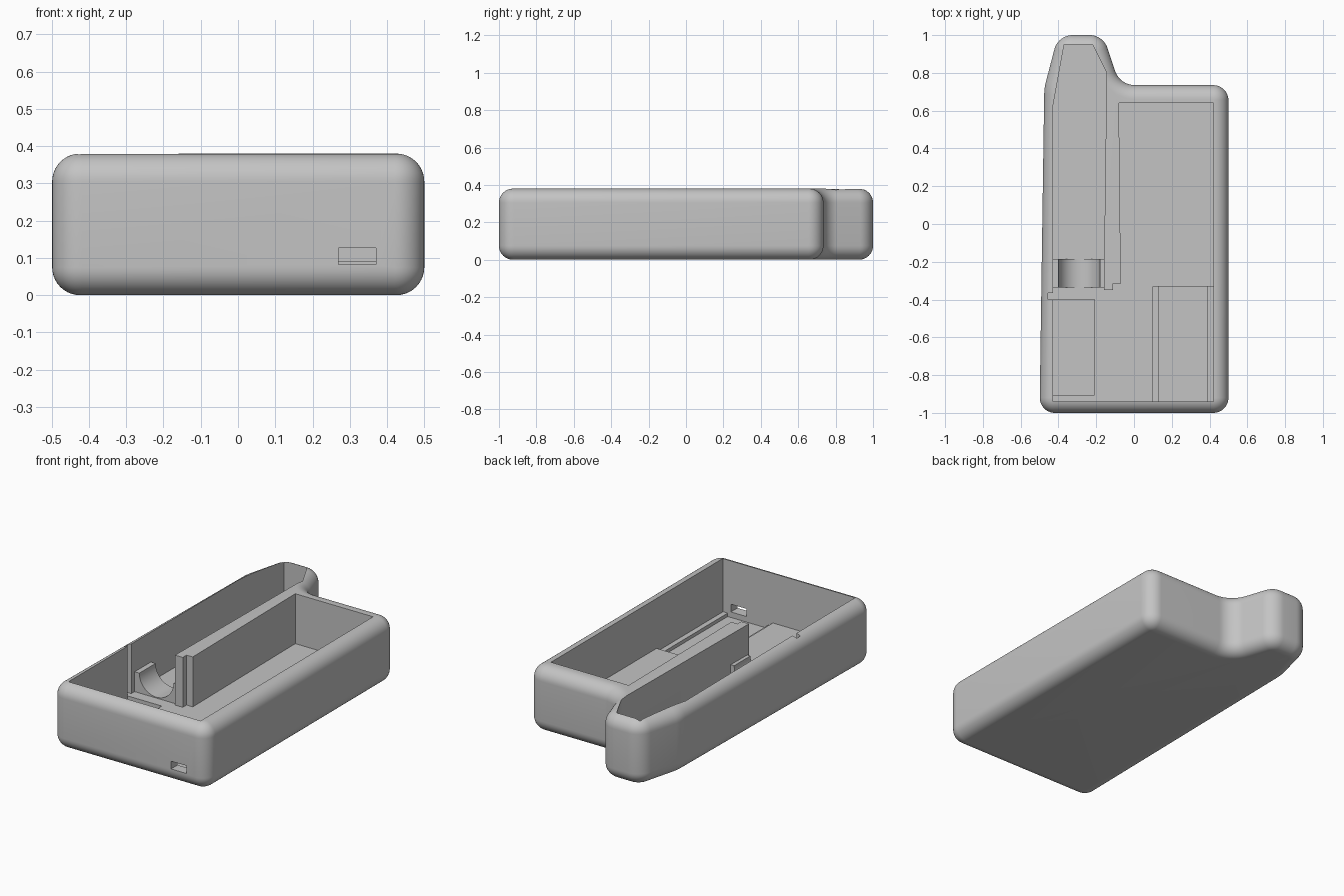
import bpy, bmesh, math
from mathutils import Vector

if "Cube" in bpy.data.objects:
    bpy.data.objects.remove(bpy.data.objects["Cube"])

grey = bpy.data.materials.new("light_grey")
grey.diffuse_color = (0.55, 0.55, 0.55, 1)
grey.use_nodes = True
grey.node_tree.nodes["Principled BSDF"].inputs["Base Color"].default_value = grey.diffuse_color
H, B, SEG = 0.38, 0.075, 10


def make_object(name, bm):
    bmesh.ops.recalc_face_normals(bm, faces=bm.faces[:])
    me = bpy.data.meshes.new(name)
    bm.to_mesh(me)
    bm.free()
    ob = bpy.data.objects.new(name, me)
    bpy.context.collection.objects.link(ob)
    me.materials.append(grey)
    return ob


def loft(name, rings):
    """Skin closed rings of 3D points and cap both ends."""
    bm = bmesh.new()
    vs = [[bm.verts.new(p) for p in ring] for ring in rings]
    n = len(vs[0])
    for a, b in zip(vs, vs[1:]):
        for i in range(n):
            bm.faces.new((a[i], a[(i + 1) % n], b[(i + 1) % n], b[i]))
    bm.faces.new(vs[0][::-1])
    bm.faces.new(vs[-1])
    return make_object(name, bm)


def prism(name, pts, z0, z1):
    return loft(name, [[(x, y, z) for x, y in pts] for z in (z0, z1)])


def box(name, x0, x1, y0, y1, z0, z1):
    return prism(name, [(x0, y0), (x1, y0), (x1, y1), (x0, y1)], z0, z1)


def rounded_outline(corners):
    """Fillet each (x, y, radius) corner; return (point, outward normal) pairs."""
    out, n = [], len(corners)
    for i, (x, y, r) in enumerate(corners):
        p = Vector((x, y))
        d0 = (p - Vector(corners[i - 1][:2])).normalized()
        d1 = (Vector(corners[(i + 1) % n][:2]) - p).normalized()
        turn = math.atan2(d0.x * d1.y - d0.y * d1.x, d0.dot(d1))
        n0 = Vector((d0.y, -d0.x))
        s = 1 if turn > 0 else -1
        centre = p - d0 * r * math.tan(abs(turn) / 2) - n0 * r * s
        a0 = math.atan2(n0.y, n0.x)
        for k in range(SEG + 1):
            a = a0 + turn * k / SEG
            nv = Vector((math.cos(a), math.sin(a)))
            out.append((centre + nv * r * s, nv))
    return out


# Rounded outer case with a nose at the back left
outline = rounded_outline([
    (-0.50, -1, 0.08), (0.50, -1, 0.08), (0.50, 0.735, 0.08),
    (-0.075, 0.735, 0.11), (-0.163, 1, 0.10), (-0.402, 1, 0.10),
    (-0.475, 0.72, 0.30)])
steps = []
for k in range(SEG + 1):
    a = math.pi / 2 * k / SEG
    steps.append((B * (1 - math.sin(a)), B * (1 - math.cos(a))))
steps += [(d, H - z) for d, z in reversed(steps)]
case = loft("case_shell", [[(*(p - nv * d), z) for p, nv in outline] for d, z in steps])

# Cutters: main cavity (leaves the divider wall), grooves, pockets, port
cavity = [(-0.43, -0.94), (0.42, -0.94), (0.42, 0.64), (-0.08, 0.64),
          (-0.07, -0.315), (-0.11, -0.315), (-0.11, -0.35), (-0.16, -0.35),
          (-0.145, 0.80), (-0.22, 0.95), (-0.37, 0.95), (-0.43, 0.62)]
cutters = [
    prism("cavity_cutter", cavity, 0.09, 0.6),
    box("contact_groove_cutter", -0.455, -0.40, -0.40, -0.365, 0.09, 0.6),
    box("left_pocket_cutter", -0.43, -0.21, -0.905, -0.40, 0.065, 0.2),
    box("board_rail_cutter", 0.10, 0.42, -0.94, -0.33, 0.07, 0.2),
    box("board_pocket_cutter", 0.13, 0.39, -0.94, -0.33, 0.05, 0.2),
    box("port_cutter", 0.27, 0.37, -1.1, -0.92, 0.082, 0.127),
]
bpy.context.view_layer.objects.active = case
for c in cutters:
    m = case.modifiers.new(c.name, 'BOOLEAN')
    m.operation, m.solver, m.object = 'DIFFERENCE', 'EXACT', c
    bpy.ops.object.modifier_apply(modifier=m.name)
    bpy.data.objects.remove(c)

# Cradle with a half-round seat
seat = [(-0.29 - 0.11 * math.cos(math.pi * k / 24),
         0.205 - 0.11 * math.sin(math.pi * k / 24)) for k in range(25)]
profile = [(-0.435, 0.085), (-0.435, 0.205)] + seat + [(-0.15, 0.205), (-0.15, 0.085)]
cradle = loft("round_cradle", [[(x, y, z) for x, z in profile] for y in (-0.335, -0.185)])

for ob in (case, cradle):
    bpy.ops.object.select_all(action='DESELECT')
    ob.select_set(True)
    bpy.context.view_layer.objects.active = ob
    bpy.ops.object.shade_smooth_by_angle(angle=math.radians(30))
